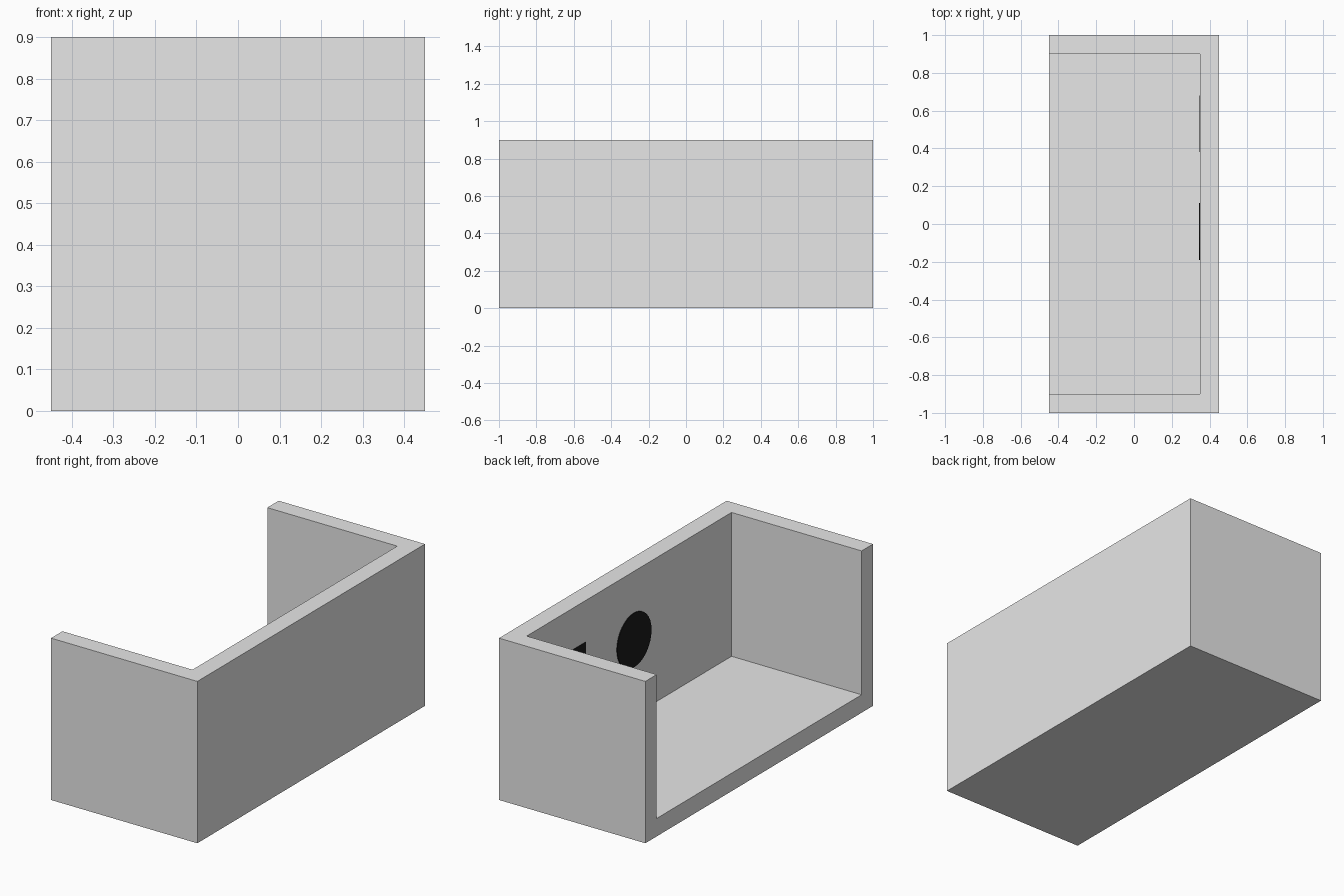
import bpy
import math

old = bpy.data.objects.get("Cube")
if old:
    bpy.data.objects.remove(old, do_unlink=True)


def make_material(name, value):
    mat = bpy.data.materials.new(name)
    mat.use_nodes = True
    colour = (value, value, value, 1)
    mat.diffuse_color = colour
    mat.node_tree.nodes["Principled BSDF"].inputs["Base Color"].default_value = colour
    return mat


grey = make_material("light grey", 0.8)
black = make_material("black", 0.01)


def box(name, low, high, mat):
    """Axis-aligned box between two corners."""
    centre = [(a + b) / 2 for a, b in zip(low, high)]
    bpy.ops.mesh.primitive_cube_add(size=1, location=centre)
    obj = bpy.context.object
    obj.name = name
    obj.scale = [b - a for a, b in zip(low, high)]
    bpy.ops.object.transform_apply(location=False, rotation=False, scale=True)
    obj.data.materials.append(mat)


HALF_X, HALF_Y, TOP, WALL = 0.45, 1.0, 0.9, 0.1
INNER_X = HALF_X - WALL

# Floor slab and long wall
box("floor", (-HALF_X, -HALF_Y, 0), (HALF_X, HALF_Y, WALL), grey)
box("long_wall", (INNER_X, -HALF_Y, WALL), (HALF_X, HALF_Y, TOP), grey)

# End walls butting against the long wall
for name, side in (("front_wall", -1), ("back_wall", 1)):
    ys = sorted((side * HALF_Y, side * (HALF_Y - WALL)))
    box(name, (-HALF_X, ys[0], WALL), (INNER_X, ys[1], TOP), grey)

# Black round and square markings on the inner face of the long wall
MARK_R, MARK_Z = 0.15, 0.52
bpy.ops.mesh.primitive_cylinder_add(
    vertices=32, radius=MARK_R, depth=0.005,
    location=(INNER_X - 0.0025, -0.04, MARK_Z), rotation=(0, math.pi / 2, 0))
disc = bpy.context.object
disc.name = "round_marking"
disc.data.materials.append(black)

box("square_marking", (INNER_X - 0.002, 0.38, MARK_Z - MARK_R),
    (INNER_X, 0.38 + 2 * MARK_R, MARK_Z + MARK_R), black)
